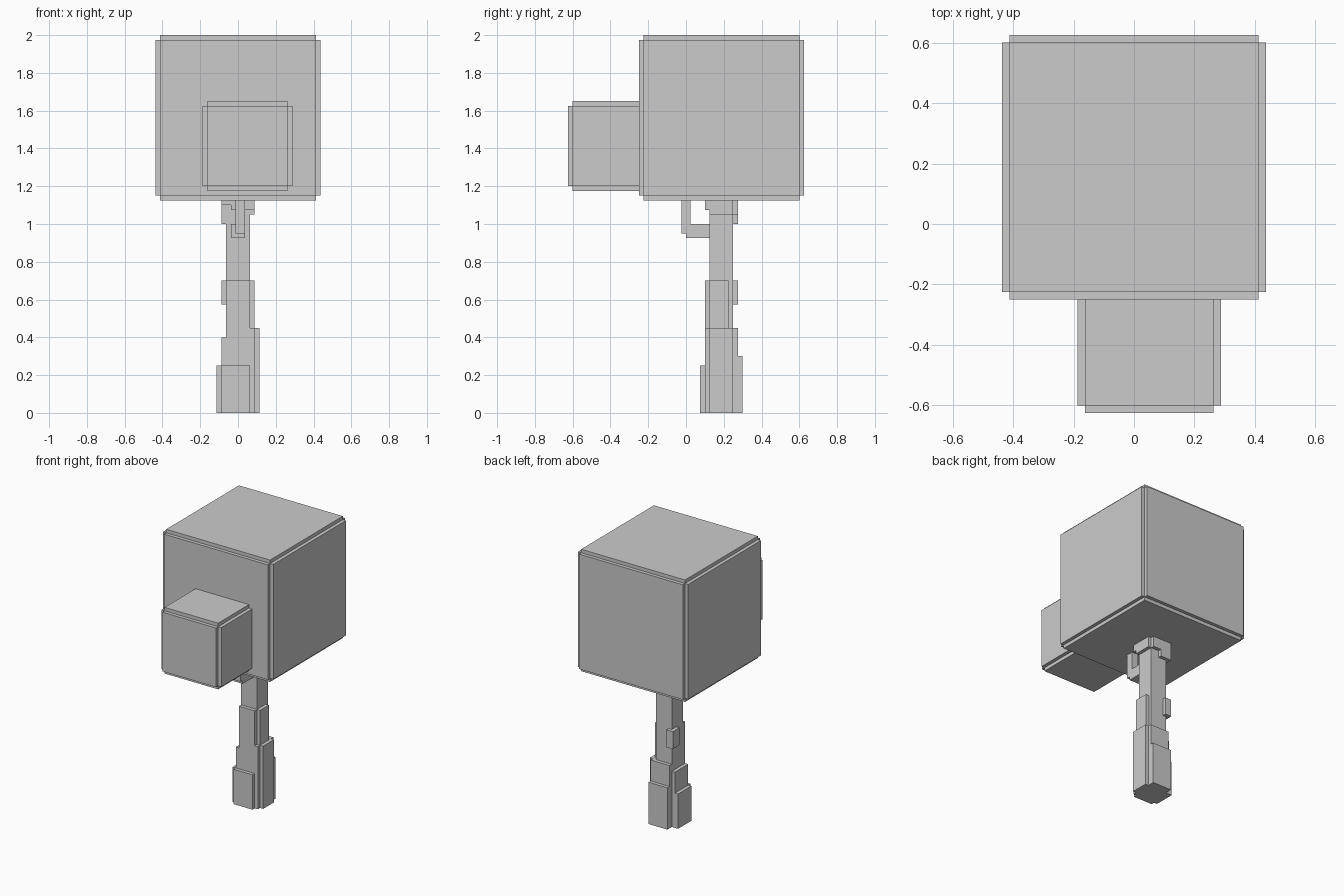
import bpy, bmesh

if "Cube" in bpy.data.objects:
    bpy.data.objects.remove(bpy.data.objects["Cube"])


def stepped_part(name, boxes):
    """Weld boxes (x0, x1, y0, y1, z0, z1) into one closed outer skin."""
    cuts = [sorted({b[2 * a + k] for b in boxes for k in (0, 1)}) for a in range(3)]
    filled = set()
    for i in range(len(cuts[0]) - 1):
        for j in range(len(cuts[1]) - 1):
            for k in range(len(cuts[2]) - 1):
                mid = [(cuts[a][n] + cuts[a][n + 1]) / 2 for a, n in enumerate((i, j, k))]
                if any(all(b[2 * a] < mid[a] < b[2 * a + 1] for a in range(3)) for b in boxes):
                    filled.add((i, j, k))
    bm = bmesh.new()
    for cell in sorted(filled):
        for a in range(3):
            for side in (0, 1):
                near = list(cell)
                near[a] += 2 * side - 1
                if tuple(near) in filled:
                    continue
                u, v = (a + 1) % 3, (a + 2) % 3
                ring = []
                for du, dv in ((0, 0), (1, 0), (1, 1), (0, 1)):
                    idx = list(cell)
                    idx[a] += side
                    idx[u] += du
                    idx[v] += dv
                    ring.append(bm.verts.new([cuts[n][idx[n]] for n in range(3)]))
                bm.faces.new(ring if side else ring[::-1])
    bmesh.ops.remove_doubles(bm, verts=bm.verts, dist=1e-5)
    bmesh.ops.dissolve_limit(bm, angle_limit=0.01, verts=bm.verts, edges=bm.edges)
    mesh = bpy.data.meshes.new(name)
    bm.to_mesh(mesh)
    bm.free()
    ob = bpy.data.objects.new(name, mesh)
    bpy.context.collection.objects.link(ob)
    return ob


S = 0.025  # one step


def notched(x0, x1, y0, y1, z0, z1):
    """Cube with every edge cut back by one step: a core plus a slab per axis."""
    lo, hi = (x0, y0, z0), (x1, y1, z1)
    out = []
    for axis in range(3):
        box = []
        for a in range(3):
            inset = 0 if a == axis else S
            box += [lo[a] + inset, hi[a] - inset]
        out.append(box)
    return out


# Foliage: big crown and a small clump on its front
stepped_part("crown", notched(-0.4375, 0.4375, -0.25, 0.625, 1.125, 2.0))
clump = notched(-0.1875, 0.2875, -0.625, -0.15, 1.175, 1.65)
for b in clump:
    b[3] = -0.25
stepped_part("front_leaf_clump", clump)

# Trunk with stepped roots, bark plates and flared top
stepped_part("trunk", [
    (-0.0625, 0.0625, 0.125, 0.25, 0, 1.125),        # core
    (-0.0625, 0.0625, 0.10, 0.125, 0, 0.70),         # front bark
    (0.0625, 0.0875, 0.125, 0.225, 0, 0.70),         # right bark
    (-0.0875, -0.0375, 0.20, 0.275, 0.575, 0.70),    # back left knot
    (0.0625, 0.0875, 0.10, 0.275, 0, 0.45),          # right root, inner
    (0.0875, 0.1125, 0.125, 0.25, 0, 0.45),          # right root, outer
    (-0.0875, -0.0625, 0.10, 0.25, 0, 0.40),         # left root, inner
    (-0.1125, -0.0875, 0.10, 0.25, 0, 0.25),         # left root, outer
    (-0.0875, 0.0625, 0.075, 0.10, 0, 0.25),         # front root
    (-0.0625, 0.0875, 0.25, 0.275, 0, 0.45),         # back root, inner
    (-0.0625, 0.0875, 0.275, 0.30, 0, 0.30),         # back root, outer
    (-0.0875, -0.0625, 0.125, 0.25, 1.0, 1.125),     # flare, left
    (0.0625, 0.0875, 0.125, 0.25, 1.05, 1.125),      # flare, right
    (-0.0875, 0.0, 0.25, 0.275, 1.0, 1.125),         # flare, back
    (0.0, 0.0625, 0.25, 0.275, 1.05, 1.125),
    (-0.0875, -0.0375, 0.10, 0.125, 1.10, 1.125),    # flare, front
    (-0.0375, 0.0875, 0.10, 0.125, 1.075, 1.125),
])

# Small branch bending up into the crown
stepped_part("branch", [
    (-0.0375, 0.0375, 0.0, 0.125, 0.925, 1.0),
    (-0.0125, 0.0375, -0.025, 0.025, 0.95, 1.125),
])
